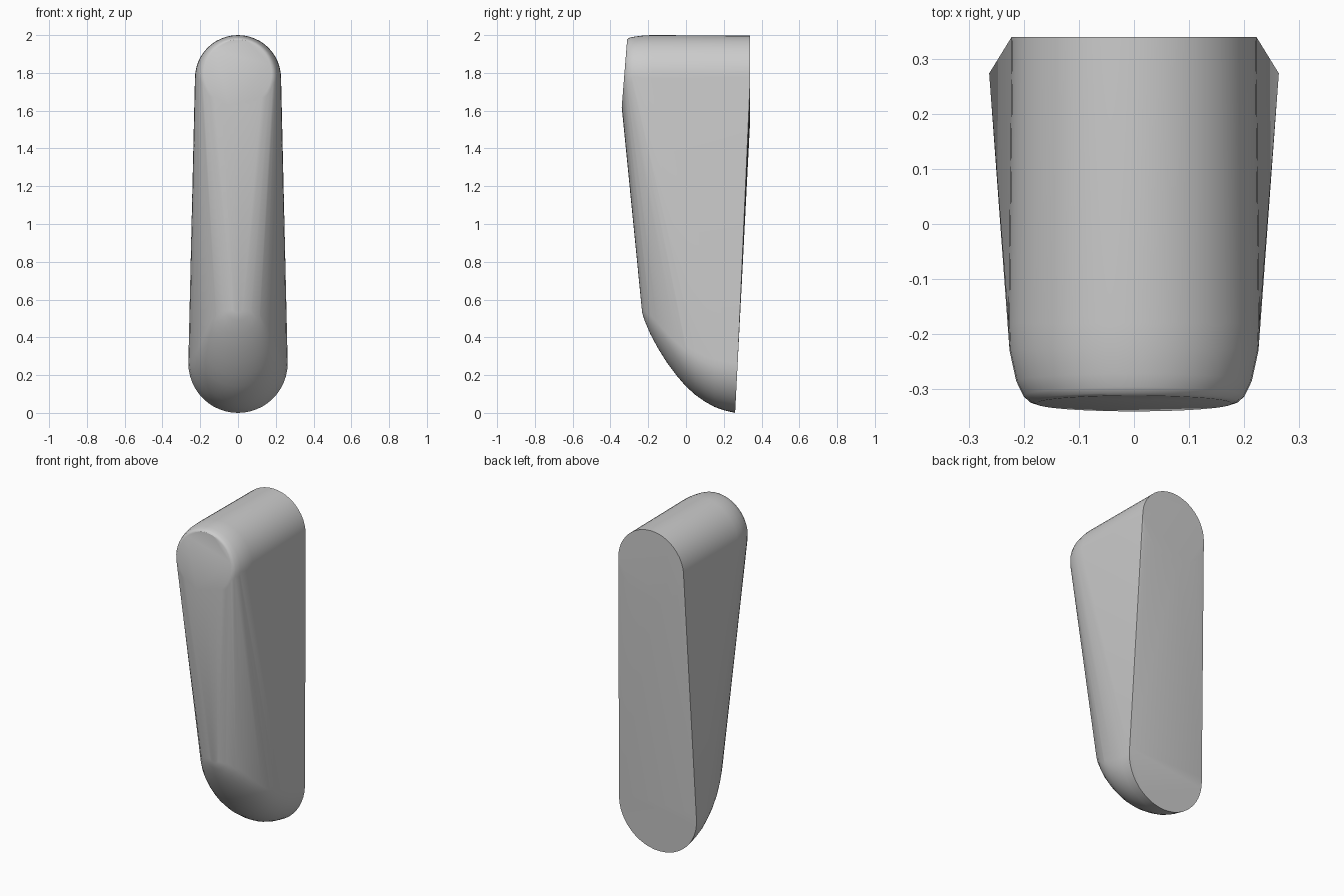
import bpy, bmesh, math

if "Cube" in bpy.data.objects:
    bpy.data.objects.remove(bpy.data.objects["Cube"])

SEG = 48
bm = bmesh.new()


def ring(y, z, r, tilt=0.0):
    """Circle around the y axis; tilt shifts y in proportion to height."""
    for i in range(SEG):
        a = 2 * math.pi * i / SEG
        dz = r * math.sin(a)
        bm.verts.new((r * math.cos(a), y + tilt * dz, z + dz))


# upper barrel with a rounded, slightly tilted front cap
for y, z, r, tilt in [(0.34, 1.775, 0.222, 0), (-0.18, 1.772, 0.228, 0),
                      (-0.23, 1.772, 0.226, 0.02), (-0.285, 1.778, 0.214, 0.06),
                      (-0.312, 1.786, 0.201, 0.08), (-0.322, 1.792, 0.19, 0.08),
                      (-0.326, 1.797, 0.178, 0.08)]:
    ring(y, z, r, tilt)

# lower end: back disc, then rings shrinking as they sweep forward and up
ring(0.2735, 0.263, 0.263, 0.0513)
for y, low, r in [(0.2, 0.014, 0.257), (0.15, 0.032, 0.25), (0.1, 0.06, 0.241),
                  (0.05, 0.095, 0.23), (0.0, 0.14, 0.217), (-0.05, 0.198, 0.2),
                  (-0.1, 0.265, 0.178), (-0.15, 0.345, 0.15),
                  (-0.19, 0.42, 0.118), (-0.22, 0.49, 0.075), (-0.232, 0.53, 0.03)]:
    ring(y, low + r, r)

# skin everything with one convex surface
res = bmesh.ops.convex_hull(bm, input=bm.verts[:])
loose = [v for v in bm.verts if not v.link_faces]
bmesh.ops.delete(bm, geom=loose, context='VERTS')
bmesh.ops.dissolve_limit(bm, angle_limit=math.radians(0.3),
                         verts=bm.verts[:], edges=bm.edges[:])
bmesh.ops.recalc_face_normals(bm, faces=bm.faces[:])

mesh = bpy.data.meshes.new("tapered_body")
bm.to_mesh(mesh)
bm.free()
body = bpy.data.objects.new("tapered_body", mesh)
bpy.context.collection.objects.link(body)
bpy.context.view_layer.objects.active = body
body.select_set(True)
bpy.ops.object.shade_smooth_by_angle(angle=math.radians(30))
